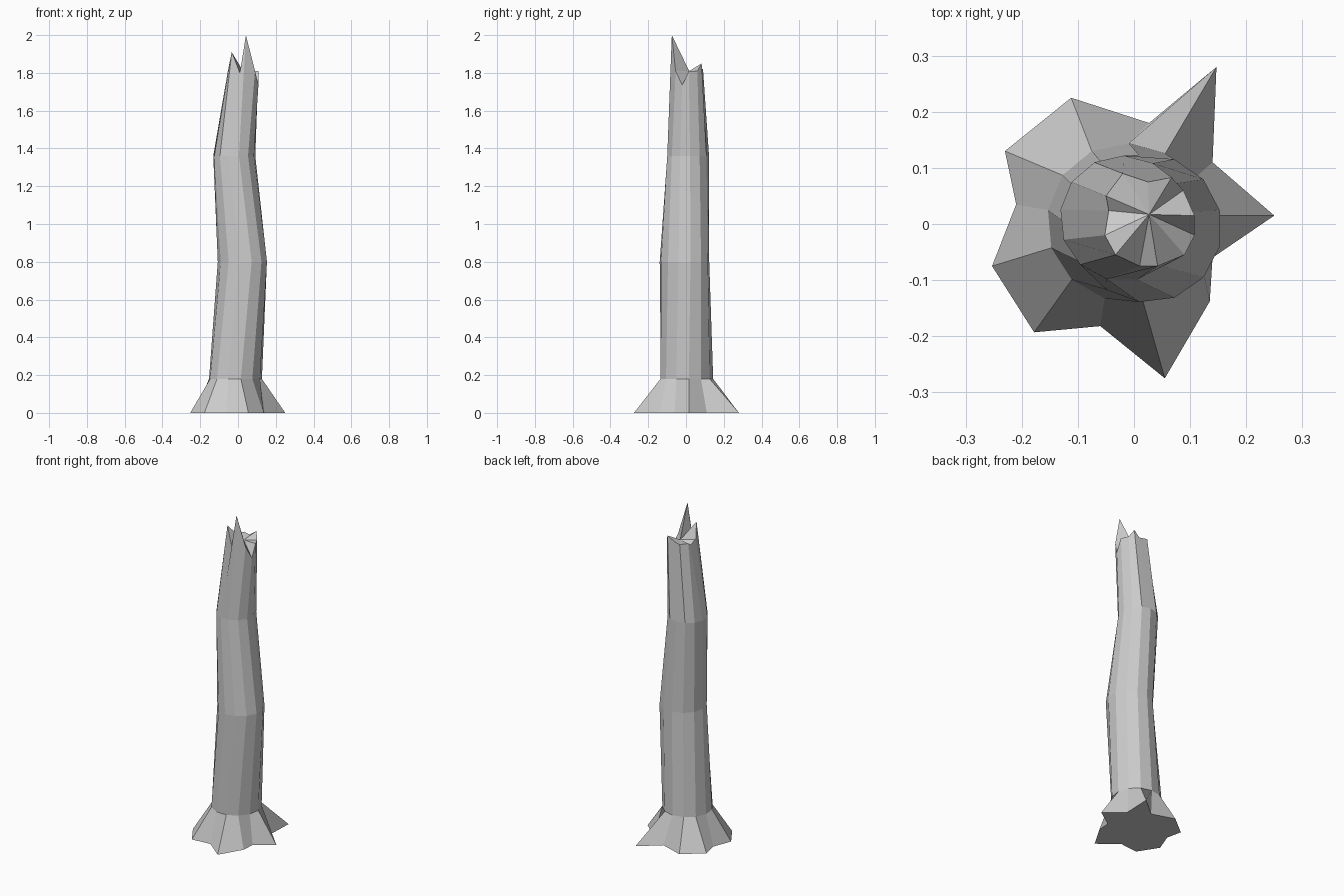
import bpy
import bmesh
from math import cos, sin, radians, tau

cube = bpy.data.objects.get("Cube")
if cube:
    bpy.data.objects.remove(cube, do_unlink=True)

SIDES = 13

bark = bpy.data.materials.new("grey bark")
bark.use_nodes = True
colour = (0.6, 0.6, 0.6, 1)
bark.diffuse_color = colour
bark.node_tree.nodes["Principled BSDF"].inputs["Base Color"].default_value = colour

# Star-shaped root outline on the ground, alternating root tips and valleys
roots = [(.25, .015), (.14, .11), (.147, .28), (.027, .18), (-.112, .225),
         (-.23, .13), (-.21, .035), (-.253, -.075), (-.178, -.193),
         (-.06, -.182), (.055, -.275), (.135, -.138), (.14, -.06)]

# Broken rim with splinters
rim = [(.108, .015, 1.81), (.088, .06, 1.81), (.067, .083, 1.85),
       (.025, .075, 1.82), (-.02, .09, 1.82), (-.05, .05, 1.82),
       (-.045, .024, 1.8), (-.052, -.02, 1.82), (-.033, -.055, 1.91),
       (.01, -.075, 1.8), (.042, -.075, 2), (.09, -.055, 1.81),
       (.108, -.02, 1.735)]


def trunk_ring(x, y, z, radius, twist):
    angles = [radians(twist) + tau * i / SIDES for i in range(SIDES)]
    return [(x + radius * cos(a), y + radius * sin(a), z) for a in angles]


# Roots, three bends of the leaning trunk, then the rim
levels = [
    [(x, y, 0) for x, y in roots],
    trunk_ring(-.014, .003, .18, .141, 5),
    trunk_ring(.025, -.008, .8, .132, 14),
    trunk_ring(-.02, .01, 1.36, .112, 6),
    rim,
]

bm = bmesh.new()
rings = [[bm.verts.new(p) for p in level] for level in levels]
for low, high in zip(rings, rings[1:]):
    for i in range(SIDES):
        j = (i + 1) % SIDES
        bm.faces.new((low[i], low[j], high[j], high[i]))

# Flat underside and splintered wood fan on top
bm.faces.new(rings[0][::-1])
heart = bm.verts.new((.027, .017, 1.81))
for i in range(SIDES):
    bm.faces.new((rings[-1][i], rings[-1][(i + 1) % SIDES], heart))
bmesh.ops.recalc_face_normals(bm, faces=bm.faces)

mesh = bpy.data.meshes.new("dead_tree_trunk")
bm.to_mesh(mesh)
bm.free()
mesh.materials.append(bark)
trunk = bpy.data.objects.new("dead_tree_trunk", mesh)
bpy.context.collection.objects.link(trunk)
